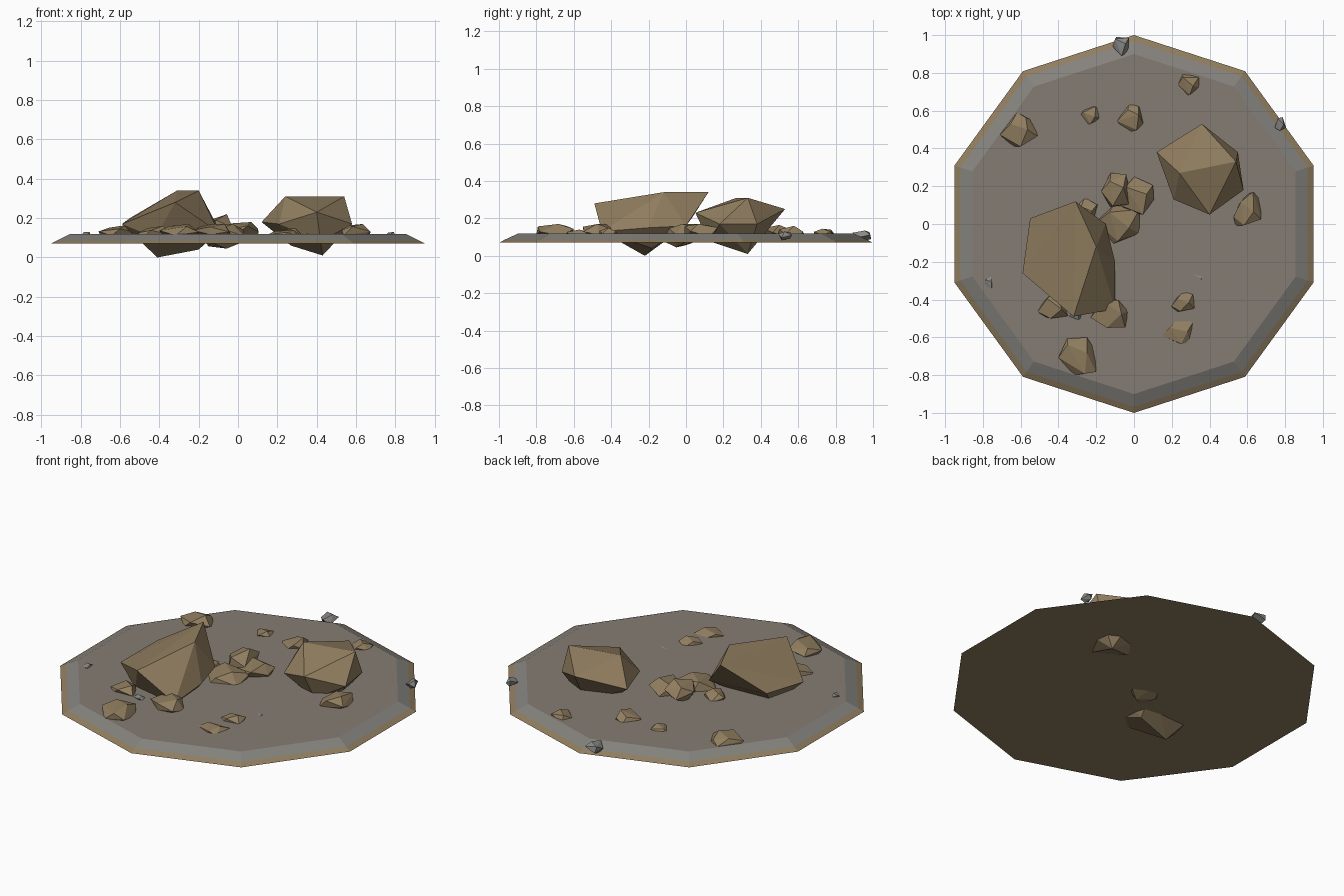
import bpy, bmesh, math, random
from mathutils import Vector

cube = bpy.data.objects.get("Cube")
if cube:
    bpy.data.objects.remove(cube, do_unlink=True)


def material(name, red, green, blue):
    mat = bpy.data.materials.new(name)
    mat.use_nodes = True
    colour = (red, green, blue, 1)
    mat.diffuse_color = colour
    mat.node_tree.nodes["Principled BSDF"].inputs["Base Color"].default_value = colour
    return mat


brown_rock = material("brown rock", .28, .207, .115)
packed_soil = material("packed soil", .235, .202, .172)
grey_edge = material("grey edge", .235, .225, .205)
grey_stone = material("grey stone", .25, .25, .24)


def add_object(name, bm, *materials):
    bmesh.ops.recalc_face_normals(bm, faces=bm.faces)
    mesh = bpy.data.meshes.new(name)
    bm.to_mesh(mesh)
    bm.free()
    for mat in materials:
        mesh.materials.append(mat)
    obj = bpy.data.objects.new(name, mesh)
    bpy.context.collection.objects.link(obj)
    return obj


def hull_rock(name, points, mat):
    """Faceted rock: convex hull of its corner points."""
    bm = bmesh.new()
    for point in points:
        bm.verts.new(point)
    result = bmesh.ops.convex_hull(bm, input=bm.verts)
    unused = [v for v in result["geom_interior"] if isinstance(v, bmesh.types.BMVert)]
    bmesh.ops.delete(bm, geom=unused, context="VERTS")
    return add_object(name, bm, mat)


def rough_rock(name, x, y, half_x, half_y, low, high, mat, seed, corners=11):
    """Random faceted rock fitted exactly into a box."""
    rng = random.Random(seed)
    points = []
    for i in range(corners):
        height = 1 - 2 * (i + .5) / corners
        ring = math.sqrt(1 - height * height)
        angle = i * 2.4 + rng.uniform(-.4, .4)
        point = Vector((ring * math.cos(angle), ring * math.sin(angle), height))
        points.append(point * rng.uniform(.8, 1.15))
    centre = Vector((x, y, (low + high) / 2))
    half = Vector((half_x, half_y, (high - low) / 2))
    for axis in range(3):
        least = min(p[axis] for p in points)
        most = max(p[axis] for p in points)
        for p in points:
            fraction = (p[axis] - least) / (most - least)
            p[axis] = centre[axis] + half[axis] * (2 * fraction - 1)
    return hull_rock(name, points, mat)


# Ten-sided ground slab with a sloped, two-tone rim
SIDES = 10
bm = bmesh.new()
rings = []
for radius, z in ((1, .07), (.967, .087), (.9, .118)):
    ring = []
    for i in range(SIDES):
        angle = math.pi / 2 + math.tau * i / SIDES
        ring.append(bm.verts.new((radius * math.cos(angle), radius * math.sin(angle), z)))
    rings.append(ring)
for band, (lower, upper) in enumerate(zip(rings, rings[1:])):
    for i in range(SIDES):
        j = (i + 1) % SIDES
        bm.faces.new((lower[i], lower[j], upper[j], upper[i])).material_index = band
bm.faces.new(rings[0])
bm.faces.new(rings[-1]).material_index = 2
add_object("ground_slab", bm, brown_rock, grey_edge, packed_soil)

# Large leaning boulder
hull_rock("leaning_boulder", [
    (-.31, .12, .34), (-.2, -.12, .34), (-.32, -.49, .28), (-.59, -.26, .17),
    (-.55, .03, .2), (-.1, -.45, .13), (-.1, -.2, .15), (-.15, 0, .16),
    (-.41, -.22, 0), (-.2, -.18, .04), (-.42, -.36, .1)], brown_rock)

# Large round boulder
hull_rock("round_boulder", [
    (.24, .27, .31), (.54, .33, .31), (.36, .53, .25), (.12, .38, .18),
    (.21, .13, .17), (.4, .05, .23), (.58, .18, .17), (.55, .38, .17),
    (.43, .33, .01), (.27, .26, .06), (.42, .12, .08)], brown_rock)

# Scattered brown rocks: x, y, half width, half depth, top height
brown_rocks = [
    (-.61, .5, .1, .09, .165), (-.23, .575, .055, .048, .14),
    (-.02, .56, .07, .077, .16), (.29, .74, .057, .06, .145),
    (.6, .08, .073, .09, .17), (.02, .15, .085, .1, .18),
    (-.1, .18, .075, .09, .22), (-.25, .08, .06, .06, .16),
    (-.43, -.43, .08, .07, .16), (-.13, -.47, .1, .08, .17),
    (-.3, -.7, .1, .1, .17), (.23, -.56, .08, .075, .14),
    (.26, -.41, .062, .053, .15)]
for i, (x, y, half_x, half_y, top) in enumerate(brown_rocks):
    rough_rock(f"loose_rock_{i}", x, y, half_x, half_y, .085, top, brown_rock, i)

# Half-buried rock between the boulders, poking out below
rough_rock("buried_rock", -.085, -.005, .115, .115, .045, .17, brown_rock, seed=31)

# Grey pebbles: x, y, half width, half depth, bottom, top
pebbles = [
    (-.07, .94, .043, .05, .075, .135), (.775, .53, .03, .036, .085, .13),
    (-.77, -.31, .022, .03, .1, .13), (.33, -.285, .036, .033, .1, .121),
    (-.31, -.485, .035, .022, .1, .135)]
for i, (x, y, half_x, half_y, low, top) in enumerate(pebbles):
    rough_rock(f"pebble_{i}", x, y, half_x, half_y, low, top, grey_stone, i + 50, corners=8)
